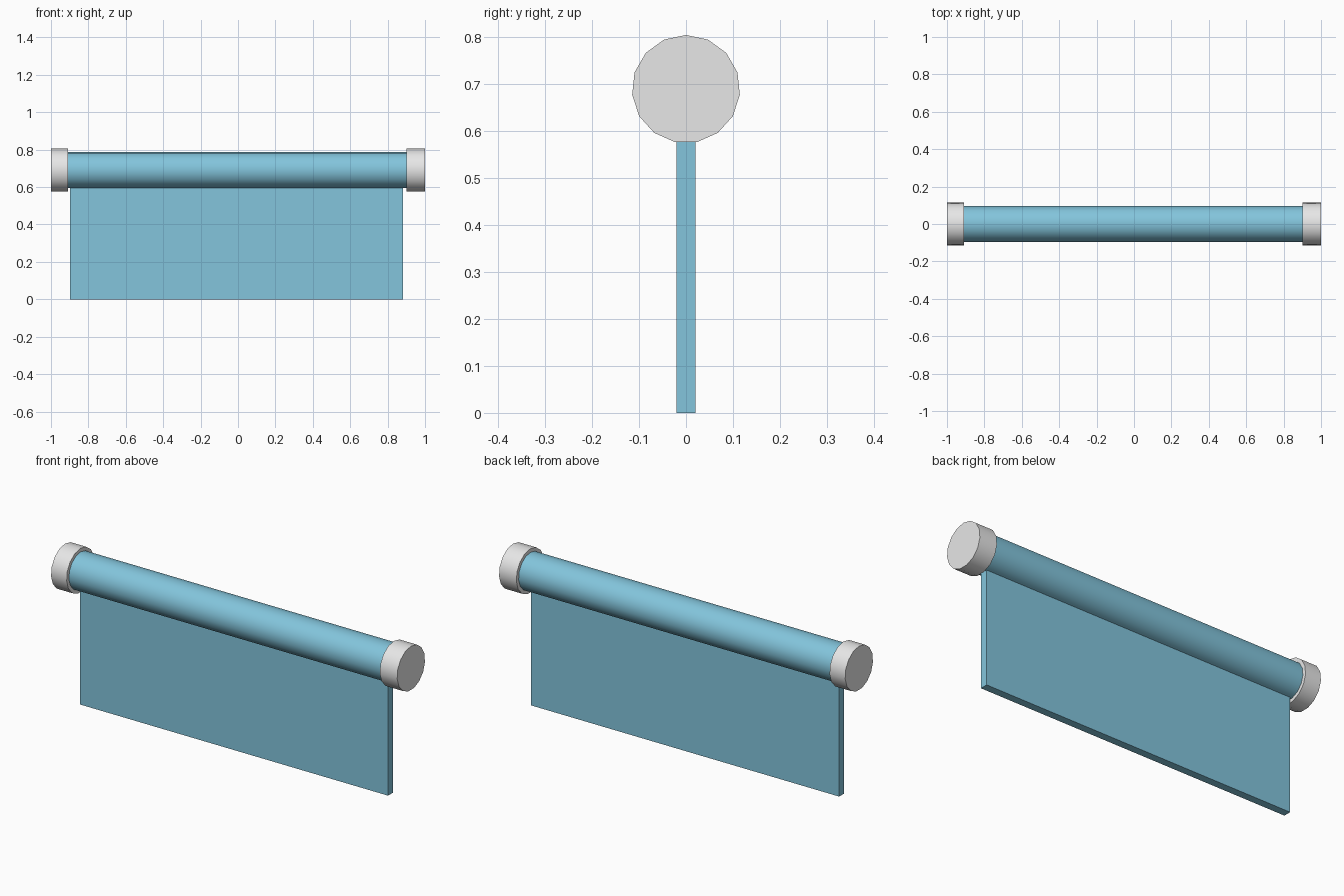
import bpy, math

if "Cube" in bpy.data.objects:
    bpy.data.objects.remove(bpy.data.objects["Cube"])

SIDES = 15
AXIS_Z = 0.69


def material(name, rgb):
    m = bpy.data.materials.new(name)
    m.diffuse_color = (*rgb, 1)
    m.use_nodes = True
    m.node_tree.nodes["Principled BSDF"].inputs["Base Color"].default_value = m.diffuse_color
    return m


blue = material("pale_blue", (0.227, 0.558, 0.716))
grey = material("light_grey", (0.8, 0.8, 0.8))


def mesh_object(name, verts, faces, mat):
    me = bpy.data.meshes.new(name)
    me.from_pydata(verts, [], faces)
    me.materials.append(mat)
    ob = bpy.data.objects.new(name, me)
    bpy.context.collection.objects.link(ob)
    return ob


def rod(name, x0, x1, radius, mat):
    """15-sided cylinder along x with one corner pointing straight up."""
    verts = []
    for x in (x0, x1):
        for i in range(SIDES):
            a = 2 * math.pi * i / SIDES
            verts.append((x, -radius * math.sin(a), AXIS_Z + radius * math.cos(a)))
    n = SIDES
    faces = [(i, (i + 1) % n, n + (i + 1) % n, n + i) for i in range(n)]
    faces += [tuple(reversed(range(n))), tuple(range(n, 2 * n))]
    ob = mesh_object(name, verts, faces, mat)
    bpy.context.view_layer.objects.active = ob
    ob.select_set(True)
    bpy.ops.object.shade_smooth_by_angle(angle=math.radians(40))
    ob.select_set(False)
    return ob


# Roll and its two end caps
rod("roll", -0.92, 0.91, 0.0965, blue)
rod("left_end_cap", -1.0, -0.91, 0.1153, grey)
rod("right_end_cap", 0.9, 1.0, 0.1153, grey)

# Hanging sheet, its top edge just inside the roll
bpy.ops.mesh.primitive_cube_add(size=1, location=(-0.009, 0, 0.305))
sheet = bpy.context.object
sheet.name = "hanging_sheet"
sheet.scale = (1.78, 0.04, 0.61)
bpy.ops.object.transform_apply(location=False, rotation=False, scale=True)
sheet.data.materials.append(blue)
